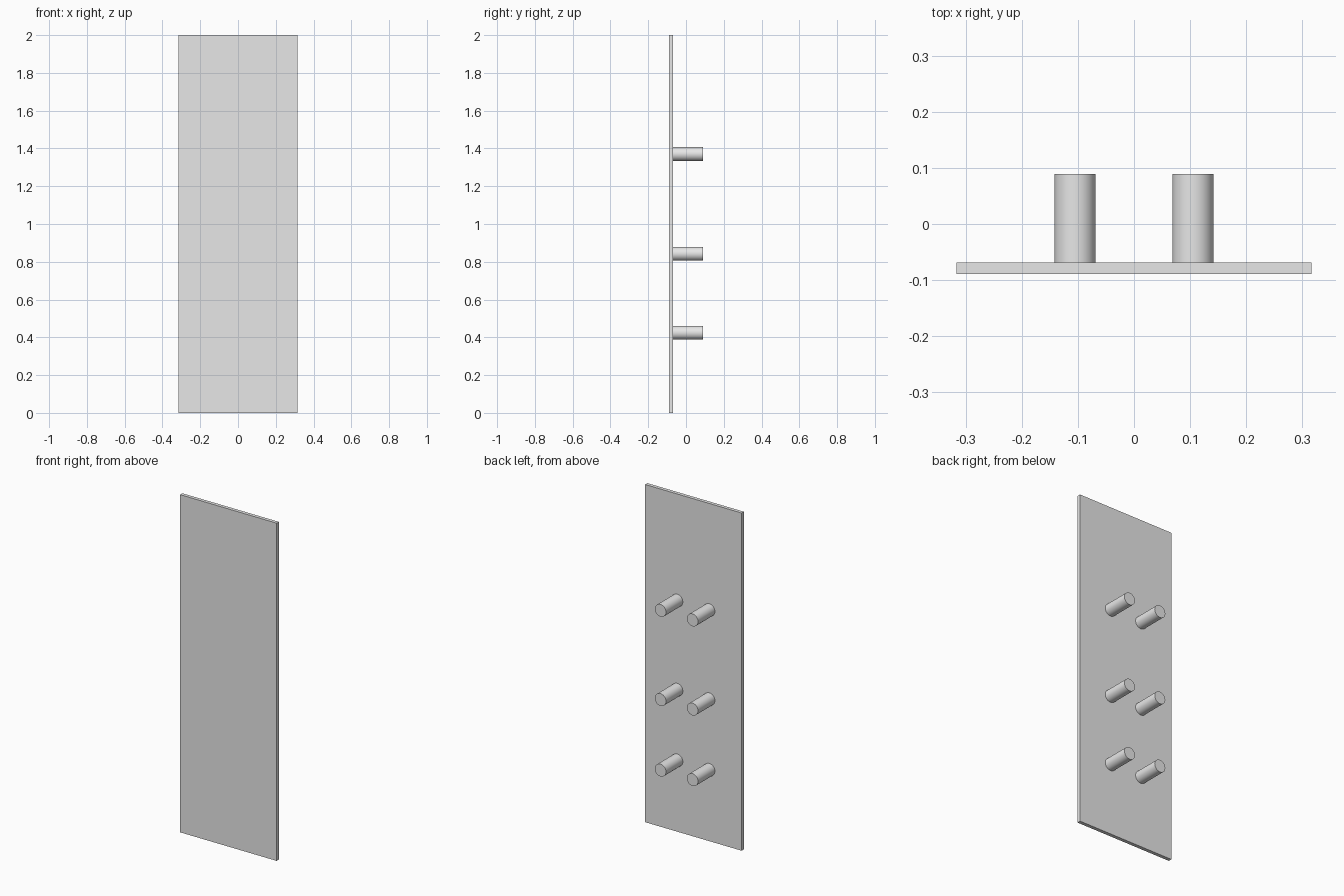
import bpy
from math import pi

cube = bpy.data.objects.get("Cube")
if cube:
    bpy.data.objects.remove(cube, do_unlink=True)

# Overall sizes
WIDTH, HEIGHT, THICK = 0.632, 2.0, 0.021
PEG_RADIUS, PEG_LENGTH, PEG_X = 0.0365, 0.158, 0.105
PEG_HEIGHTS = {"lower": 0.424, "middle": 0.842, "upper": 1.37}
FRONT = -(THICK + PEG_LENGTH) / 2

# Single plain grey
grey = bpy.data.materials.new("light_grey")
grey.use_nodes = True
colour = (0.8, 0.8, 0.8, 1)
grey.diffuse_color = colour
grey.node_tree.nodes["Principled BSDF"].inputs["Base Color"].default_value = colour


def finish(name):
    obj = bpy.context.object
    obj.name = name
    obj.data.materials.append(grey)
    return obj


# Flat upright panel
bpy.ops.mesh.primitive_cube_add(size=1, location=(0, FRONT + THICK / 2, HEIGHT / 2))
panel = finish("panel")
panel.scale = (WIDTH, THICK, HEIGHT)
bpy.ops.object.transform_apply(location=False, rotation=False, scale=True)

# Three pairs of round pegs on the back
for level, z in PEG_HEIGHTS.items():
    for side, sign in (("left", 1), ("right", -1)):
        bpy.ops.mesh.primitive_cylinder_add(
            vertices=48, radius=PEG_RADIUS, depth=PEG_LENGTH,
            location=(sign * PEG_X, FRONT + THICK + PEG_LENGTH / 2, z),
            rotation=(pi / 2, 0, 0))
        finish(f"{level}_{side}_peg")
        bpy.ops.object.shade_smooth_by_angle()
